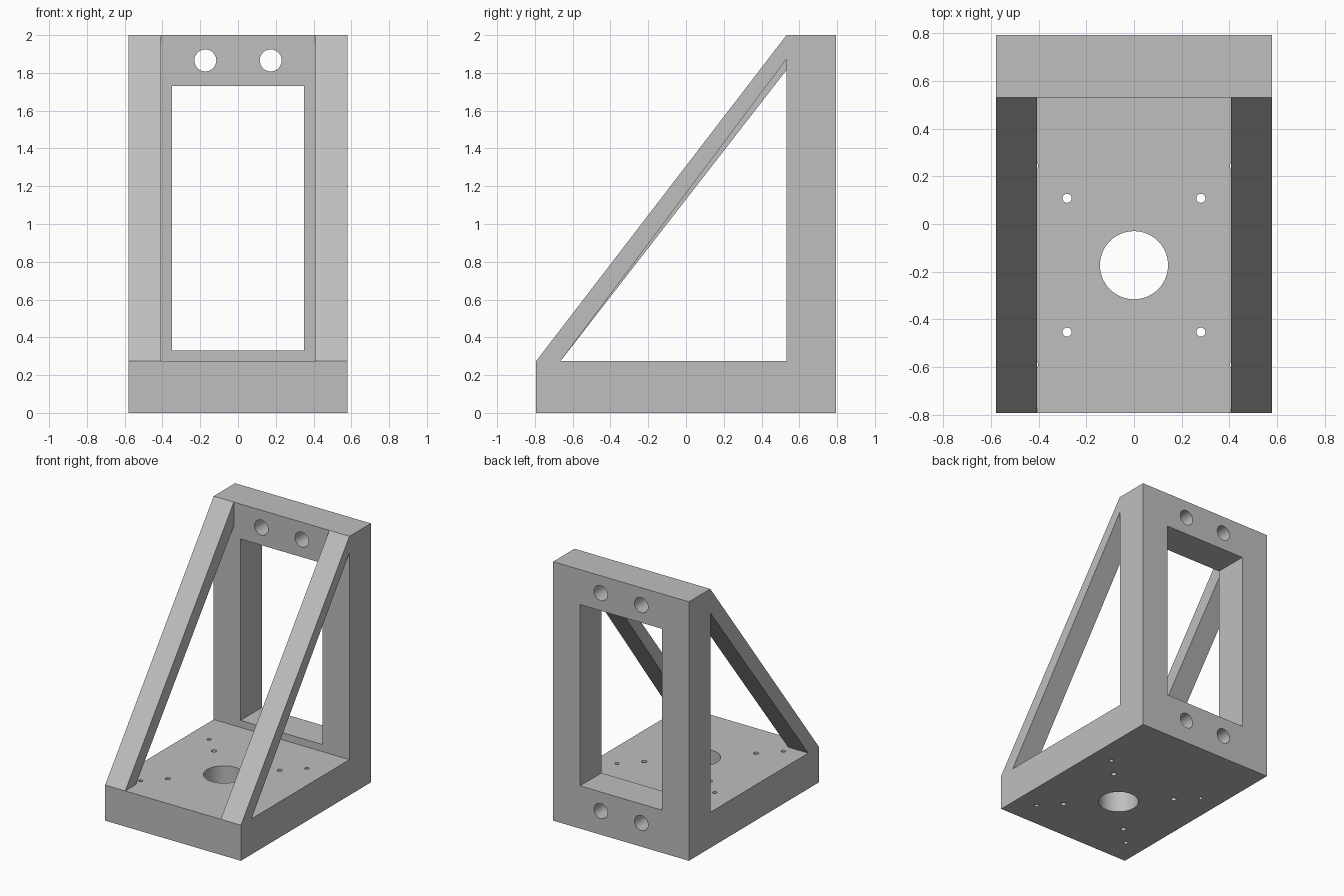
import bpy
import bmesh
from math import pi
from mathutils import Matrix

cube = bpy.data.objects.get("Cube")
if cube:
    bpy.data.objects.remove(cube, do_unlink=True)

grey = bpy.data.materials.new("plain grey")
grey.use_nodes = True
COLOUR = (0.52, 0.52, 0.52, 1)
grey.diffuse_color = COLOUR
grey.node_tree.nodes["Principled BSDF"].inputs["Base Color"].default_value = COLOUR

HALF_W, HALF_D, HEIGHT = 0.58, 0.793, 2.0
BASE_TOP, PLATE_FRONT = 0.275, 0.532
STRUT_IN = 0.408


def add_object(name, bm):
    bmesh.ops.recalc_face_normals(bm, faces=bm.faces)
    mesh = bpy.data.meshes.new(name)
    bm.to_mesh(mesh)
    bm.free()
    mesh.materials.append(grey)
    obj = bpy.data.objects.new(name, mesh)
    bpy.context.collection.objects.link(obj)
    return obj


def side_profile(name, points, x0, x1):
    """Extrude a (y, z) outline along x."""
    bm = bmesh.new()
    face = bm.faces.new([bm.verts.new((x0, y, z)) for y, z in points])
    out = bmesh.ops.extrude_face_region(bm, geom=[face])
    verts = [v for v in out["geom"] if isinstance(v, bmesh.types.BMVert)]
    bmesh.ops.translate(bm, verts=verts, vec=(x1 - x0, 0, 0))
    return add_object(name, bm)


def cylinder(bm, centre, radius, depth, sides=48, along_y=False):
    turn = Matrix.Rotation(pi / 2, 4, "X") if along_y else Matrix()
    bmesh.ops.create_cone(bm, cap_ends=True, segments=sides, radius1=radius,
                          radius2=radius, depth=depth,
                          matrix=Matrix.Translation(centre) @ turn)


# Base and upright plate as one L-shaped body
frame = side_profile("angle_frame", [
    (-HALF_D, 0), (HALF_D, 0), (HALF_D, HEIGHT), (PLATE_FRONT, HEIGHT),
    (PLATE_FRONT, BASE_TOP), (-HALF_D, BASE_TOP)], -HALF_W, HALF_W)

# Cutters: plate window and all bored holes
bm = bmesh.new()
bmesh.ops.create_cube(bm, size=1, matrix=Matrix.Translation((0, 0.68, 1.03))
                      @ Matrix.Diagonal((0.7, 0.6, 1.4, 1)))
MID_Y = -0.173
cylinder(bm, (0, MID_Y, 0.14), 0.143, 0.6, 64)
plate_mid = (PLATE_FRONT + HALF_D) / 2
for sx in (-1, 1):
    # through bolts at the top, blind ones at the foot
    cylinder(bm, (sx * 0.173, plate_mid, 1.866), 0.058, 0.6, along_y=True)
    cylinder(bm, (sx * 0.173, HALF_D, 0.183), 0.058, 0.52, along_y=True)
    for sy in (-1, 1):
        for offset, radius in ((0.281, 0.019), (0.418, 0.016)):
            cylinder(bm, (sx * offset, MID_Y + sy * offset, 0.14), radius, 0.6, 24)
cutter = add_object("hole_cutter", bm)
cutter.hide_render = True
cutter.hide_set(True)

cut = frame.modifiers.new("holes", "BOOLEAN")
cut.operation = "DIFFERENCE"
cut.solver = "EXACT"
cut.object = cutter
bpy.context.view_layer.update()
result = bpy.data.meshes.new_from_object(
    frame.evaluated_get(bpy.context.evaluated_depsgraph_get()))
frame.modifiers.clear()
frame.data = result
bpy.data.objects.remove(cutter, do_unlink=True)

# Diagonal struts; the left and right undersides differ in slope
for name, side, under in (("left_strut", 1, 1.873), ("right_strut", -1, 1.815)):
    side_profile(name, [(-HALF_D, BASE_TOP), (-0.664, BASE_TOP),
                        (PLATE_FRONT, under), (PLATE_FRONT, HEIGHT)],
                 side * STRUT_IN, side * HALF_W)

# Smooth bores, crisp edges
bpy.ops.object.select_all(action="DESELECT")
frame.select_set(True)
bpy.context.view_layer.objects.active = frame
bpy.ops.object.shade_smooth_by_angle(angle=pi / 6)
